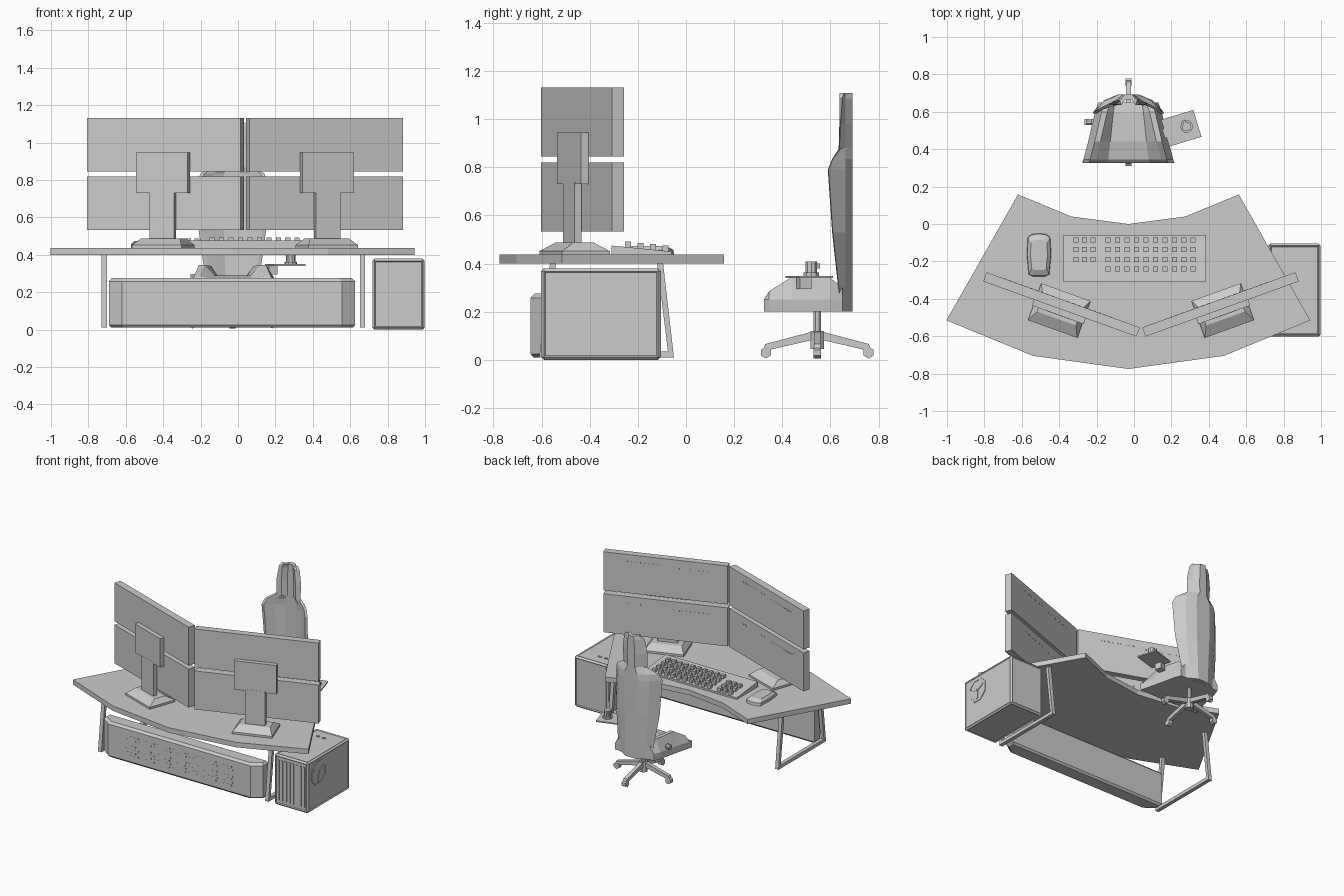
import bpy, bmesh, math
from mathutils import Matrix, Vector

if "Cube" in bpy.data.objects:
    bpy.data.objects.remove(bpy.data.objects["Cube"])

T, R = Matrix.Translation, Matrix.Rotation
I = Matrix.Identity(4)


def finish(name, bm, M=I):
    bmesh.ops.recalc_face_normals(bm, faces=bm.faces)
    bm.transform(M)
    me = bpy.data.meshes.new(name)
    bm.to_mesh(me)
    bm.free()
    ob = bpy.data.objects.new(name, me)
    bpy.context.collection.objects.link(ob)
    return ob


def boxes(name, items, M=I, bevel=0):
    """Boxes given as (centre, size), joined in one object."""
    bm = bmesh.new()
    for c, s in items:
        bmesh.ops.create_cube(bm, size=1, matrix=T(c) @ Matrix.Diagonal((*s, 1)))
    if bevel:
        bmesh.ops.bevel(bm, geom=bm.edges[:], offset=bevel, segments=1, affect='EDGES')
    return finish(name, bm, M)


def loft(name, rings, M=I):
    """Closed rings joined by quads, with capped ends."""
    bm = bmesh.new()
    vs = [[bm.verts.new(p) for p in r] for r in rings]
    n = len(rings[0])
    for a, b in zip(vs, vs[1:]):
        for i in range(n):
            bm.faces.new((a[i], a[(i + 1) % n], b[(i + 1) % n], b[i]))
    bm.faces.new(vs[0])
    bm.faces.new(vs[-1])
    return finish(name, bm, M)


def prism(name, pts, z0, z1, M=I):
    return loft(name, [[(x, y, z) for x, y in pts] for z in (z0, z1)], M)


def rect(w, d, z):
    return [(-w/2, -d/2, z), (w/2, -d/2, z), (w/2, d/2, z), (-w/2, d/2, z)]


def ngon(n, r):
    return [(r*math.cos(2*math.pi*(i+.5)/n), r*math.sin(2*math.pi*(i+.5)/n)) for i in range(n)]


def bar(name, a, b, w, h):
    """Square bar between two points."""
    a, b = Vector(a), Vector(b)
    d = b - a
    q = d.to_track_quat('Z', 'Y').to_matrix().to_4x4()
    return boxes(name, [((0, 0, d.length/2), (w, h, d.length))], T(a) @ q)


CX = -0.03
# Desk top: half outline mirrored
half = [(0, 0), (.305, .04), (.59, .158), (.973, -.515), (.51, -.705), (0, -.775)]
outline = half + [(-x, y) for x, y in half[-2:0:-1]]
prism("desk_top", outline, .40, .437, T((CX, 0, 0)))

# Loop legs
for side, x in (("left", -.715), ("right", .665)):
    rings = []
    for o in (0, .025):
        rings.append([(-.565+o, .40), (-.61+o, .01+o), (-.05-o, .01+o), (-.095-o, .40)])
    pts = rings[0] + rings[1][::-1]
    loft(side + "_loop_leg", [[(x+e, y, z) for y, z in pts] for e in (-.014, .014)])

# Monitors on stands, in frames turned toward the user (+y)
AX = .0375
for side, s in (("left", -1), ("right", 1)):
    M = T((AX + s*.425, -.43, 0)) @ R(s*math.radians(19.8), 4, 'Z')
    for lvl, z in (("lower", .676), ("upper", .989)):
        boxes(f"{side}_{lvl}_monitor", [((0, 0, z), (.871, .052, .287))], M)
        dots = [((x0 + i*.03, .026, z+zz), (.014, .003, .007))
                for x0, zz in ((-.3, .08), (.03, .09)) for i in range(9)]
        boxes(f"{side}_{lvl}_screen_dots", dots, M)
        if s < 0:
            boxes(f"{side}_{lvl}_screen_bar", [((-.33, .026, z), (.008, .003, .2))], M)
    boxes(side + "_mount_plate", [((0, -.042, .838), (.295, .034, .215))], M)
    boxes(side + "_stand_column", [((0, -.045, .605), (.14, .03, .27))], M)
    loft(side + "_stand_base", [rect(.28, .21, .435), rect(.28, .21, .452),
                                rect(.22, .09, .487)], M @ T((0, -.035, 0)))

# Keyboard: wedge body and keys
wedge = [(-.31, .435), (-.06, .435), (-.06, .45), (-.31, .475)]
loft("keyboard", [[(x, y, z) for y, z in wedge] for x in (-.377, .385)])
keys = []
for r in range(4):
    cols = [-.138 + .0505*i for i in range(10)]
    if r < 3:
        cols += [-.31, -.265, -.22]
    for x in cols:
        y = -.085 - .052*r
        keys.append(((x, y, .461 + .005*r), (.027, .026, .03)))
boxes("keyboard_keys", keys)

# Mouse
shape = [(-.055, -.105), (-.035, -.115), (.035, -.115), (.055, -.105), (.065, 0),
         (.06, .095), (.04, .11), (0, .116), (-.04, .11), (-.06, .095), (-.065, 0)]
loft("mouse", [[(x*k, y*k, z) for x, y in shape] for z, k in
               ((.435, 1), (.457, .97), (.474, .7))], T((-.508, -.165, 0)))

# Long speaker case below the desk
def case_ring(z, d):
    x0, x1, y0, y1 = -.69+d, .625-d, -.645+d, -.53-d
    return [(x0+.07, y0, z), (x1-.07, y0, z), (x1, y0+.05, z), (x1, y1, z), (x0, y1, z), (x0, y0+.05, z)]
loft("speaker_case", [case_ring(.01, .012), case_ring(.024, 0), case_ring(.258, 0), case_ring(.275, .015)])
boxes("speaker_grille_dots", [((-.5 + .032*i + .008*(j % 2), -.645, .07 + .023*j), (.009, .003, .009))
                              for i in range(30) for j in range(7) if (i*j + i) % 5])

# Computer tower: frame with inset faces
bm = bmesh.new()
bmesh.ops.create_cube(bm, size=1, matrix=T((.858, -.353, .19)) @ Matrix.Diagonal((.28, .498, .38, 1)))
sides = bm.faces[:]
bmesh.ops.bevel(bm, geom=bm.edges[:], offset=.012, segments=1, affect='EDGES')
big = [f for f in bm.faces if f.calc_area() > .05]
bmesh.ops.inset_individual(bm, faces=big, thickness=.008, depth=-.006)
finish("tower_case", bm)
boxes("tower_front_slats", [((.753 + .03*i, -.597, .19), (.014, .008, .30)) for i in range(8)])
boxes("tower_top_buttons", [((.8 + .05*i, -.2, .376), (.025, .015, .006)) for i in range(2)])
# Octagonal side fan
F = T((.985, -.467, .26)) @ R(math.pi/2, 4, 'Y')
o, i_ = ngon(8, .093), ngon(8, .078)
bm = bmesh.new()
rows = [[bm.verts.new((x, y, z)) for x, y in p] for p, z in
        ((o, 0), (o, .012), (i_, .012), (i_, .009))]
for a, b in zip(rows, rows[1:]):
    for k in range(8):
        bm.faces.new((a[k], a[(k+1) % 8], b[(k+1) % 8], b[k]))
bm.faces.new(rows[-1])
bm.faces.new(rows[0])
finish("tower_fan_ring", bm, F)
for k in range(3):
    boxes(f"tower_fan_blade_{k}", [((.035, 0, .011), (.06, .022, .004))], F @ R(k*2.094, 4, 'Z'))

# Chair seat with raised side bolsters
def seat_ring(y, w, h, c):
    right = [(w, .2), (w, .25), (w-.035, h), (w-.065, h), (.45*w, c)]
    return [(CX+x, y, z) for x, z in right] + [(CX-x, y, z) for x, z in right[::-1]]
loft("chair_seat", [seat_ring(.325, .247, .252, .25), seat_ring(.345, .24, .285, .27),
                    seat_ring(.44, .215, .345, .29), seat_ring(.60, .178, .34, .29),
                    seat_ring(.65, .16, .30, .28)])

# Chair back and headrest: curved shell sections
def back_ring(z, w, f, b=.692):
    out = [(w, f), (.68*w, b-.03), (.3*w, b)]
    inn = [(w-.02, f-.003), (.58*w, b-.055), (.25*w, b-.03)]
    out = out + [(-x, y) for x, y in out[::-1]]
    inn = inn + [(-x, y) for x, y in inn[::-1]]
    return [(CX+x, y, z) for x, y in out + inn[::-1]]
loft("chair_back", [back_ring(.2, .14, .64), back_ring(.3, .148, .635), back_ring(.53, .18, .61),
                    back_ring(.79, .19, .592), back_ring(.835, .17, .61), back_ring(.88, .10, .645)])
loft("chair_headrest", [back_ring(.87, .098, .637), back_ring(.98, .102, .642),
                        back_ring(1.085, .085, .65), back_ring(1.108, .065, .66)])

# Chair post, four spokes and castors
C = T((CX, .545, 0))
prism("chair_post", ngon(8, .017), .045, .21, C)
prism("chair_hub", ngon(8, .03), .045, .12, C)
for k in range(4):
    M = C @ R(k*math.pi/2, 4, 'Z')
    arm = [(.01, .085), (.01, .12), (.215, .066), (.225, .04), (.205, .04)]
    loft(f"chair_spoke_{k}", [[(x, y, z) for x, z in arm] for y in (-.014, .014)], M)
    prism(f"chair_castor_{k}", ngon(6, .024), -.016, .016,
          M @ T((.213, 0, .03)) @ R(math.pi/2, 4, 'X'))

# Side tray with control grip
M = T((.253, .512, 0)) @ R(math.radians(17), 4, 'Z')
boxes("side_tray", [((0, 0, .345), (.18, .15, .009))], M)
boxes("side_tray_bracket", [((-.075, 0, .32), (.05, .05, .05))], M)
prism("grip_base", ngon(10, .034), .349, .362, M @ T((.03, 0, 0)))
prism("grip_post", ngon(10, .025), .362, .408, M @ T((.03, 0, 0)))
bar("grip_handle", (.28, .515, .39), (.265, .555, .39), .014, .02)
# Small knob on the other side of the backrest
prism("recline_knob", ngon(8, .018), 0, .03, T((-.225, .545, .28)) @ R(-math.pi/2, 4, 'Y'))
